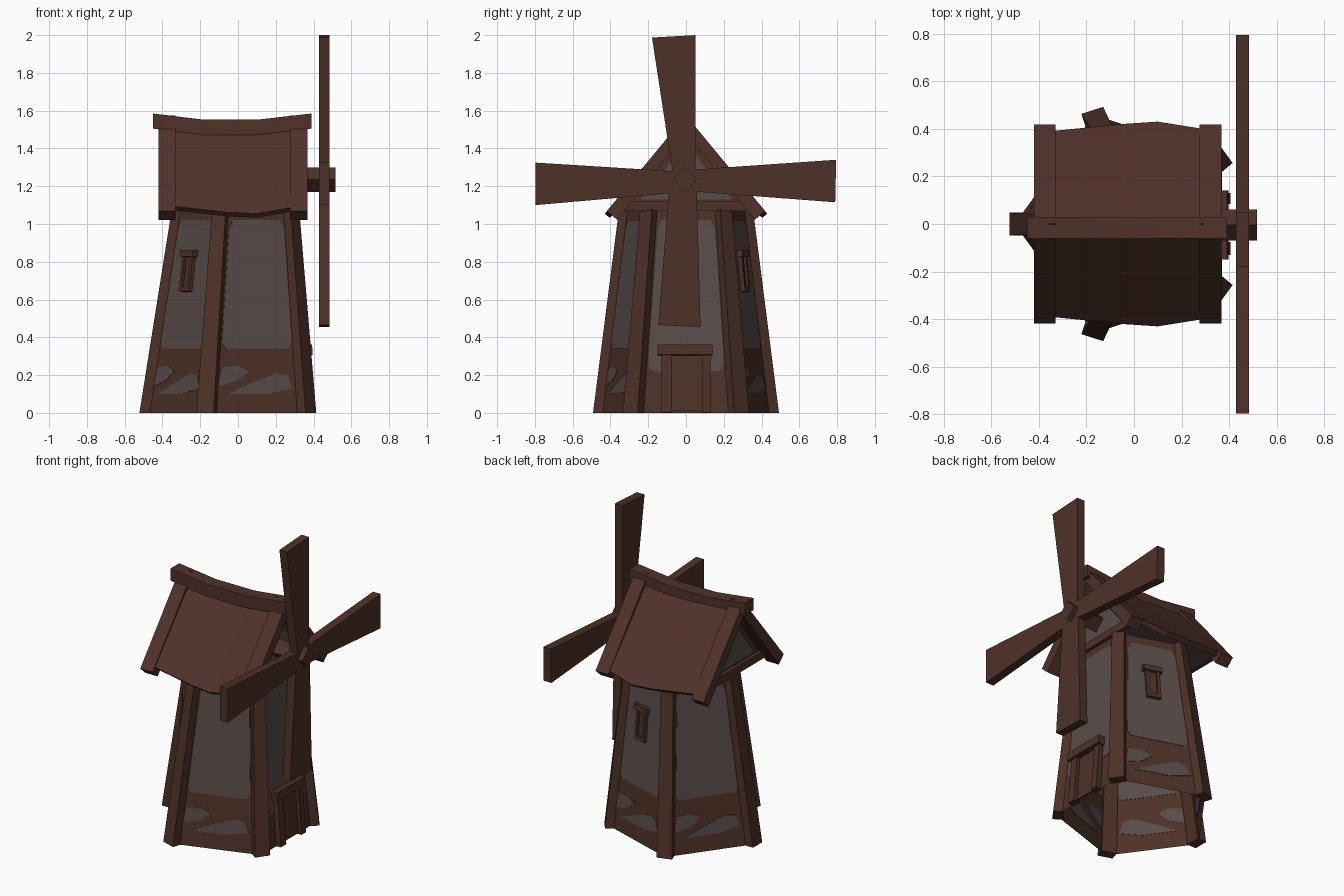
import bpy, bmesh, math
from mathutils import Vector

cube = bpy.data.objects.get("Cube")
if cube:
    bpy.data.objects.remove(cube, do_unlink=True)


def material(name, rgb):
    m = bpy.data.materials.new(name)
    m.use_nodes = True
    m.diffuse_color = (*rgb, 1)
    m.node_tree.nodes["Principled BSDF"].inputs["Base Color"].default_value = (*rgb, 1)
    return m


wood = material("dark wood", (0.075, 0.031, 0.020))
roof_wood = material("roof wood", (0.080, 0.032, 0.022))
plaster = material("grey plaster", (0.098, 0.072, 0.066))


def loft(name, rings, mat, caps=True):
    """Skin a list of equal closed rings into one object."""
    bm = bmesh.new()
    rows = [[bm.verts.new(p) for p in ring] for ring in rings]
    n = len(rows[0])
    for a, b in zip(rows, rows[1:]):
        for i in range(n):
            j = (i + 1) % n
            bm.faces.new((a[i], a[j], b[j], b[i]))
    if caps:
        bm.faces.new(rows[0])
        bm.faces.new(rows[-1])
    bmesh.ops.recalc_face_normals(bm, faces=bm.faces)
    mesh = bpy.data.meshes.new(name)
    bm.to_mesh(mesh)
    bm.free()
    mesh.materials.append(mat)
    obj = bpy.data.objects.new(name, mesh)
    bpy.context.collection.objects.link(obj)
    return obj


# Tapered five-sided tower
TOP = 1.075


def corner(k, z, grow=0.0):
    t = z / TOP
    r = 0.482 - 0.141 * t + grow
    a = math.radians(36 + 72 * k)
    return Vector((-0.02 + 0.03 * t + r * math.cos(a), r * math.sin(a), z))


def on_wall(k, u, z):
    return corner(k, z).lerp(corner(k + 1, z), u)


def wall_axes(k):
    across = (corner(k + 1, 0) - corner(k, 0)).normalized()
    up = (on_wall(k, 0.5, 1) - on_wall(k, 0.5, 0)).normalized()
    return across, up, across.cross(up)


def wall_plate(name, k, outline):
    """Thin plaster patch seen on both sides of a wall."""
    out = wall_axes(k)[2] * 0.003
    pts = [on_wall(k, u, z) for u, z in outline]
    loft(name, [[p - out for p in pts], [p + out for p in pts]], plaster)


def wall_box(name, k, u, z, x0, x1, h0, h1, depth, mat=wood):
    """Box lying on a wall, measured from the wall point (u, z)."""
    across, up, out = wall_axes(k)
    o = on_wall(k, u, z)
    rect = [o + across * x + up * h for x, h in ((x0, h0), (x1, h0), (x1, h1), (x0, h1))]
    loft(name, [[p - out * 0.01 for p in rect], [p + out * depth for p in rect]], mat)


loft("tower_walls", [[corner(k, z) for k in range(5)] for z in (0, TOP)], wood, caps=False)

for k in range(5):
    # Corner post
    a = math.radians(36 + 72 * k)
    radial = Vector((math.cos(a), math.sin(a), 0))
    side = Vector((-radial.y, radial.x, 0))
    rings = []
    for z, half in ((0, 0.048), (TOP, 0.038)):
        c = corner(k, z)
        rings.append([c + side * s * half + radial * d
                      for s, d in ((-1, -0.045), (1, -0.045), (1, 0.02), (-1, 0.02))])
    loft(f"corner_post_{k}", rings, wood)

    # Plaster patches
    low = 0.22 if k == 4 else 0.34
    wall_plate(f"plaster_panel_{k}", k, [
        (0.12, low + 0.03), (0.16, low), (0.84, low), (0.88, low + 0.04),
        (0.87, 0.98), (0.82, 1.02), (0.18, 1.02), (0.14, 0.97)])
    if k != 4:
        wall_plate(f"plaster_patch_high_{k}", k, [
            (0.1, 0.14), (0.3, 0.17), (0.42, 0.22), (0.3, 0.25), (0.13, 0.24)])
        wall_plate(f"plaster_patch_low_{k}", k, [
            (0.2, 0.1), (0.6, 0.1), (0.86, 0.13), (0.82, 0.2), (0.7, 0.21), (0.45, 0.16)])

# Narrow windows
for k in (0, 2):
    for part, box in {
        "panel": (-0.03, 0.03, -0.09, 0.08, 0.012),
        "left_jamb": (-0.045, -0.025, -0.1, 0.08, 0.025),
        "right_jamb": (0.025, 0.045, -0.1, 0.08, 0.025),
        "sill": (-0.045, 0.045, -0.11, -0.085, 0.025),
        "lintel": (-0.06, 0.06, 0.075, 0.11, 0.035),
    }.items():
        wall_box(f"window_{part}_{k}", k, 0.48, 0.75, *box)

# Door on the sail side
for part, box in {
    "leaf": (-0.08, 0.1, 0.01, 0.31, 0.012),
    "left_jamb": (-0.13, -0.075, 0, 0.31, 0.035),
    "right_jamb": (0.085, 0.13, 0, 0.31, 0.035),
    "lintel": (-0.15, 0.14, 0.305, 0.36, 0.05),
}.items():
    wall_box(f"door_{part}", 4, 0.5, 0, *box)

# Gabled cap body under the roof
gable = ((-0.36, TOP), (0.36, TOP), (0, 1.51))
cap = loft("cap_body", [[(x, y, z) for y, z in gable] for x in (-0.33, 0.285)], wood)
cap.data.materials.append(plaster)
for f in cap.data.polygons:
    if f.normal.z < -0.9:
        f.material_index = 1
for name, x, d in (("left", 0.285, 0.006), ("right", -0.33, -0.006)):
    tri = ((-0.24, 1.13), (0.24, 1.13), (0.03, 1.39), (-0.03, 1.39))
    loft(f"gable_plaster_{name}", [[(x + e, y, z) for y, z in tri] for e in (0, d)], plaster)
    beam = ((-0.35, 1.07), (0.35, 1.07), (0.32, 1.12), (-0.32, 1.12))
    loft(f"gable_beam_{name}", [[(x + e, y, z) for y, z in beam] for e in (0, d * 4)], wood)

# Sagging roof panels and raised end planks
for side, s in (("front", -1), ("back", 1)):
    rings = []
    for x, apex, y, z in ((-0.40, 1.55, 0.385, 1.10), (-0.05, 1.525, 0.42, 1.062),
                          (0.1, 1.525, 0.43, 1.055), (0.35, 1.55, 0.39, 1.10)):
        rings.append([(x, 0, apex), (x, s * y, z), (x, s * (y - 0.025), z - 0.022),
                      (x, 0, apex - 0.05)])
    loft(f"roof_panel_{side}", rings, roof_wood)
    for end, x0, x1 in (("right", -0.42, -0.33), ("left", 0.275, 0.367)):
        plank = ((0, 1.575), (0.418, 1.07), (0.365, 1.022), (0, 1.48))
        loft(f"roof_plank_{side}_{end}",
             [[(x, s * y, z) for y, z in plank] for x in (x0, x1)], roof_wood)

# Bent ridge beam
loft("ridge_beam", [[(x, -0.06, z - 0.08), (x, 0.03, z - 0.08), (x, 0.03, z), (x, -0.06, z)]
                    for x, z in ((-0.45, 1.585), (-0.18, 1.552), (0.1, 1.552), (0.39, 1.585))],
     roof_wood)

# Axle with a diamond section
HUB = 1.235
diamond = ((0.065, 0), (0, 0.065), (-0.065, 0), (0, -0.065))
loft("axle", [[(x, y - 0.005, HUB + z) for y, z in diamond] for x in (0.25, 0.517)], wood)

# Four flaring sails, each from the hub to two tip corners
sails = {
    "top": ((-0.065, HUB), (0.05, HUB), (0.05, 2.0), (-0.18, 1.987)),
    "back": ((0, 1.285), (0, 1.175), (0.79, 1.115), (0.795, 1.34)),
    "bottom": ((0.055, HUB), (-0.085, HUB), (-0.147, 0.465), (0.077, 0.455)),
    "front": ((0, 1.17), (0, 1.275), (-0.797, 1.325), (-0.797, 1.1)),
}
for name, shape in sails.items():
    loft(f"sail_{name}", [[(x, y, z) for y, z in shape] for x in (0.428, 0.484)], wood)
